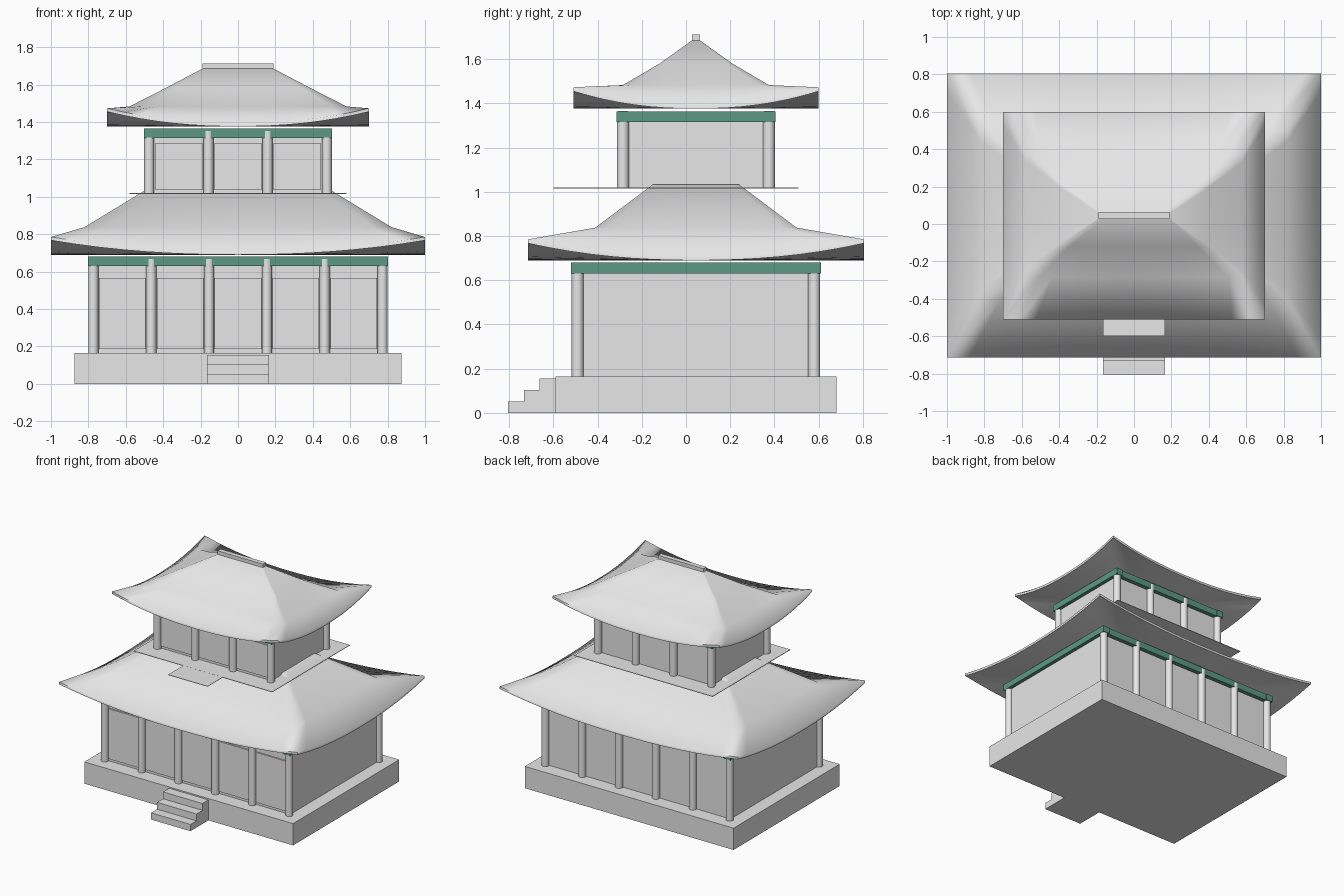
import bpy, bmesh
from math import radians

YC = 0.045  # building axis in y

if "Cube" in bpy.data.objects:
    bpy.data.objects.remove(bpy.data.objects["Cube"])


def material(name, rgb):
    m = bpy.data.materials.new(name)
    m.use_nodes = True
    m.diffuse_color = (*rgb, 1)
    m.node_tree.nodes["Principled BSDF"].inputs["Base Color"].default_value = (*rgb, 1)
    return m


GREY = material("pale grey", (0.8, 0.8, 0.8))
GREEN = material("beam green", (0.11, 0.32, 0.235))


def finish(name, bm, mat, smooth=None):
    bmesh.ops.recalc_face_normals(bm, faces=bm.faces)
    me = bpy.data.meshes.new(name)
    bm.to_mesh(me)
    bm.free()
    me.materials.append(mat)
    ob = bpy.data.objects.new(name, me)
    bpy.context.collection.objects.link(ob)
    if smooth:
        bpy.ops.object.select_all(action='DESELECT')
        ob.select_set(True)
        bpy.context.view_layer.objects.active = ob
        bpy.ops.object.shade_smooth_by_angle(angle=radians(smooth))
    return ob


def box(name, x0, x1, y0, y1, z0, z1, mat=GREY):
    bm = bmesh.new()
    bmesh.ops.create_cube(bm, size=1)
    for v in bm.verts:
        v.co = (x1 if v.co.x > 0 else x0, y1 if v.co.y > 0 else y0, z1 if v.co.z > 0 else z0)
    return finish(name, bm, mat)


def column(name, x, y, z0, z1, r=0.027):
    bm = bmesh.new()
    bmesh.ops.create_cone(bm, cap_ends=True, segments=24, radius1=r, radius2=r, depth=z1 - z0)
    bmesh.ops.translate(bm, verts=bm.verts, vec=(x, y, (z0 + z1) / 2))
    return finish(name, bm, GREY, 40)


def storey(level, bays, hx, hy, z0, z1):
    """Walls, front and back columns, front panels and the beam frame."""
    box(level + "_walls", -hx, hx, YC - hy + 0.01, YC + hy - 0.01, z0, z1 - 0.04)
    step = 2 * hx / bays
    for i in range(bays + 1):
        x = -hx + i * step
        for side, s in (("front", -1), ("back", 1)):
            column(f"{level}_{side}_column_{i + 1}", x, YC + s * hy, z0, z1 - 0.012)
        if i < bays:
            box(f"{level}_front_panel_{i + 1}", x + 0.03, x + step - 0.03,
                YC - hy, YC - hy + 0.02, z0 + 0.02, z1 - 0.115 + (bays == 3) * 0.035)
    for side, s in (("front", -1), ("back", 1)):
        y = YC + s * hy
        box(f"{level}_{side}_beam", -hx - 0.028, hx + 0.028, y - 0.022, y + 0.022,
            z1 - 0.05, z1, GREEN)
    for side, s in (("right", -1), ("left", 1)):
        box(f"{level}_{side}_beam", s * hx - 0.028, s * hx + 0.028,
            YC - hy - 0.03, YC + hy + 0.03, z1 - 0.049, z1 - 0.0005, GREEN)


def roof(name, rings, sag, rim=0.018, n=16):
    """Hipped roof through rectangular rings (hx, hy, z); the eave sags between its corners."""
    bm = bmesh.new()

    def ring(hx, hy, z, dip):
        corners = [(-1, -1), (1, -1), (1, 1), (-1, 1)]
        out = []
        for k in range(4):
            a, b = corners[k], corners[(k + 1) % 4]
            for i in range(n):
                t = i / n
                drop = dip * (1 - abs(2 * t - 1) ** 2.2)
                out.append(bm.verts.new((hx * (a[0] + (b[0] - a[0]) * t),
                                         YC + hy * (a[1] + (b[1] - a[1]) * t), z - drop)))
        return out

    ex, ey, ez = rings[0]
    loops = [ring(ex, ey, ez - rim, sag), ring(ex, ey, ez, sag)]
    loops += [ring(*r, 0) for r in rings[1:]]
    count = 4 * n
    for lo, hi in zip(loops, loops[1:]):
        for i in range(count):
            j = (i + 1) % count
            bm.faces.new((lo[i], lo[j], hi[j], hi[i]))
    bm.faces.new(loops[-1])
    # underside fans out from the centre to the curved eave
    hub = bm.verts.new((0, YC, ez - rim - sag))
    for i in range(count):
        bm.faces.new((loops[0][(i + 1) % count], loops[0][i], hub))
    return finish(name, bm, GREY, 75)


# Stone base and front steps
box("base", -0.875, 0.875, -0.59, 0.68, 0, 0.165)
for i in range(3):
    y = -0.59 - i * 0.0717
    box(f"front_step_{i + 1}", -0.165, 0.165, y - 0.0717, y, 0, 0.155 - i * 0.052)

# Lower storey
storey("lower", 5, 0.773, 0.535, 0.165, 0.68)
roof("lower_roof", [(1.0, 0.76, 0.785), (0.82, 0.455, 0.838), (0.5, 0.195, 1.033)], 0.077)

# Thin floor and flat steps under the upper storey
box("upper_floor", -0.58, 0.58, YC - 0.465, YC + 0.465, 1.016, 1.02)
box("upper_flat_step", -0.165, 0.165, -0.6, YC - 0.465, 1.016, 1.0195)

# Upper storey
storey("upper", 3, 0.475, 0.33, 1.02, 1.365)
roof("upper_roof", [(0.7, 0.555, 1.473), (0.58, 0.33, 1.483), (0.39, 0.165, 1.58),
                    (0.19, 0.018, 1.685)], 0.079)
box("roof_ridge", -0.19, 0.19, YC - 0.018, YC + 0.018, 1.68, 1.712)
